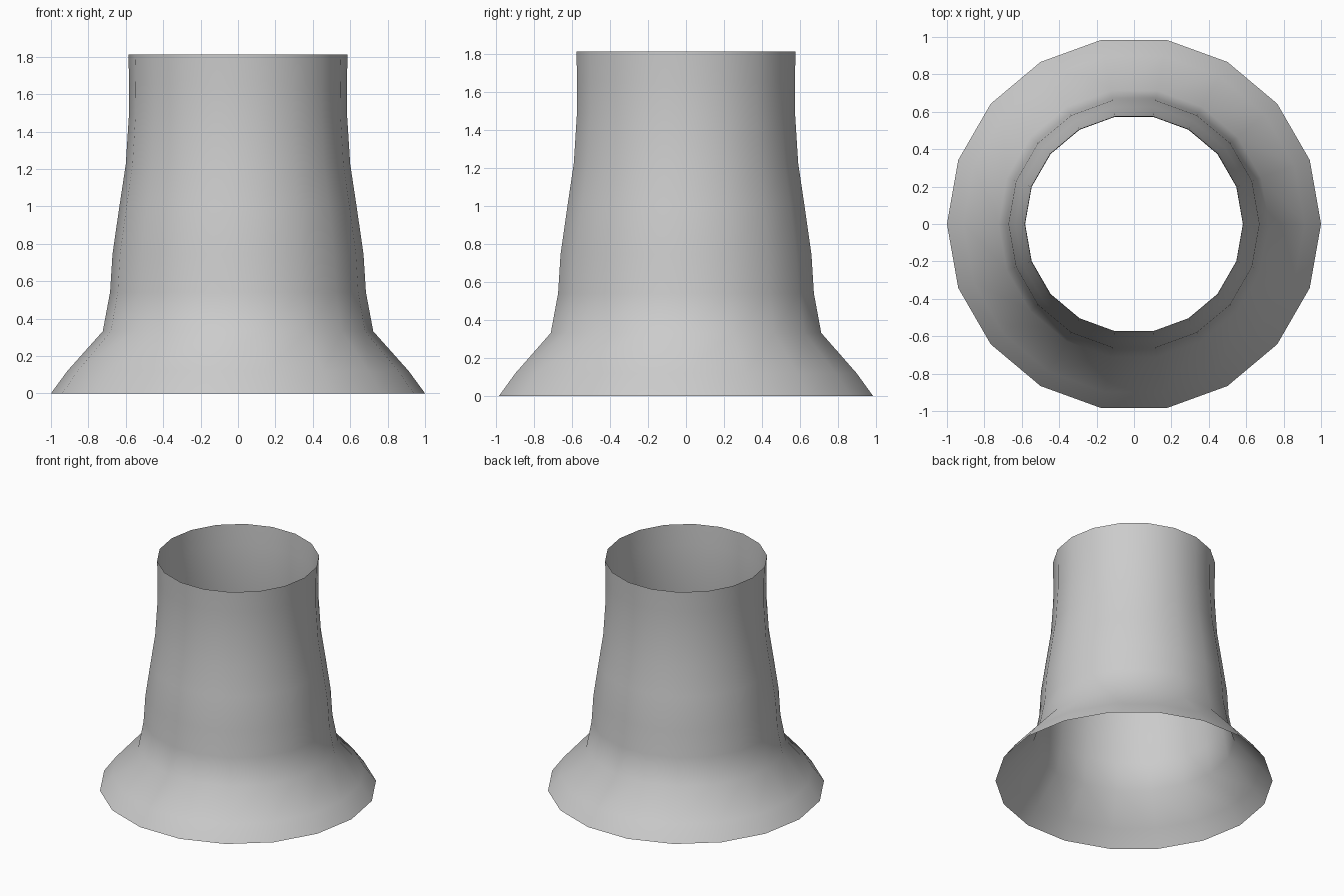
import bpy, bmesh
from math import cos, sin, tau

if "Cube" in bpy.data.objects:
    bpy.data.objects.remove(bpy.data.objects["Cube"])

SIDES = 18
# (radius, height) of each ring, bottom to top
PROFILE = [(1.0, 0.0), (0.912, 0.12), (0.723, 0.332), (0.684, 0.54), (0.671, 0.745),
           (0.634, 1.0), (0.60, 1.225), (0.583, 1.49), (0.582, 1.65), (0.586, 1.813)]

# Flared open tube: a single thin wall, open at both ends
bm = bmesh.new()
rings = [[bm.verts.new((r * cos(tau * i / SIDES), r * sin(tau * i / SIDES), z))
          for i in range(SIDES)] for r, z in PROFILE]
for low, high in zip(rings, rings[1:]):
    for i in range(SIDES):
        j = (i + 1) % SIDES
        face = bm.faces.new((low[i], low[j], high[j], high[i]))
        face.smooth = True

mesh = bpy.data.meshes.new("flared_tube")
bm.to_mesh(mesh)
bm.free()
bpy.context.collection.objects.link(bpy.data.objects.new("flared_tube", mesh))
